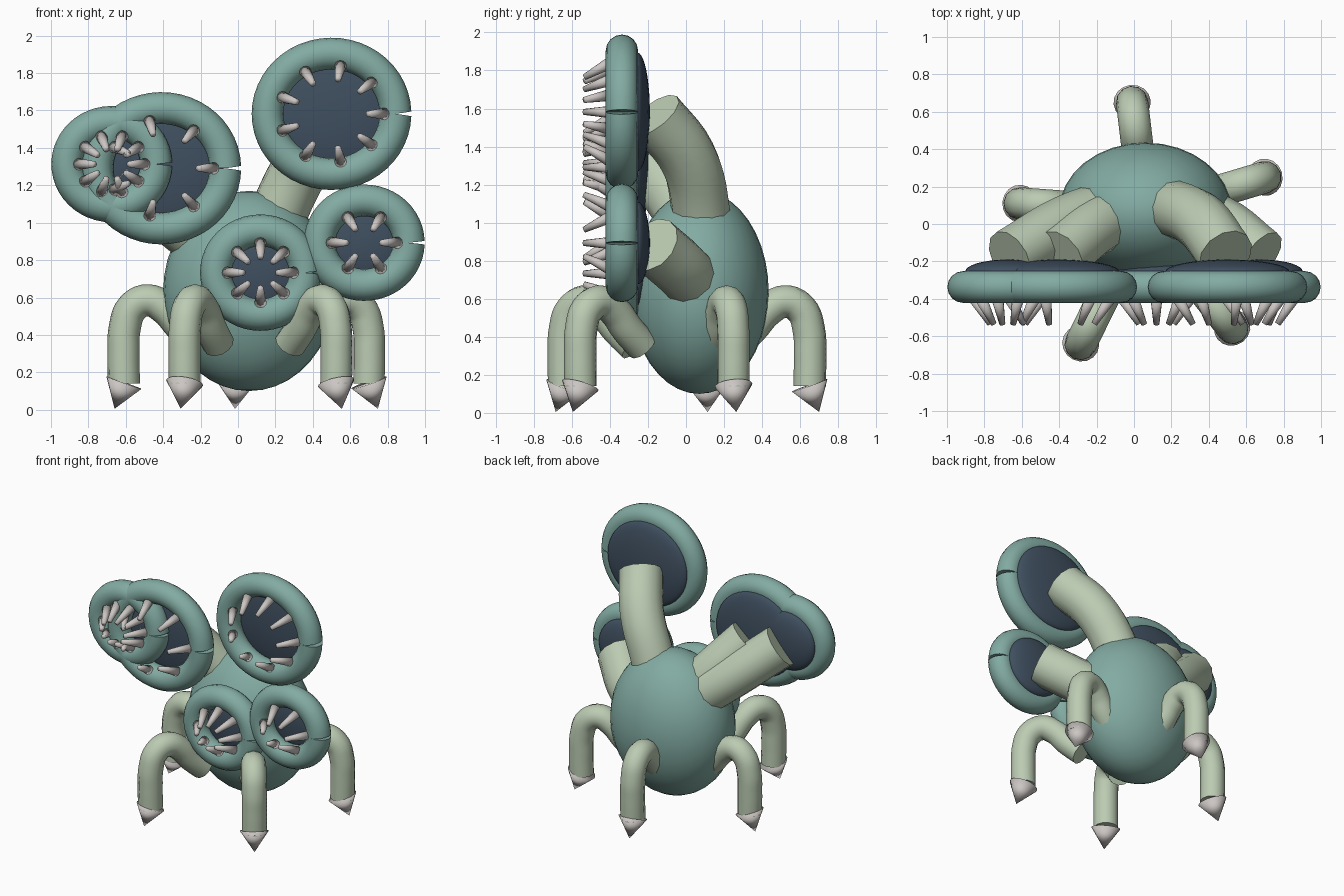
import bpy, bmesh, math
from mathutils import Vector

if "Cube" in bpy.data.objects:
    bpy.data.objects.remove(bpy.data.objects["Cube"])


def material(name, color):
    m = bpy.data.materials.new(name)
    m.diffuse_color = (*color, 1)
    m.use_nodes = True
    m.node_tree.nodes["Principled BSDF"].inputs["Base Color"].default_value = m.diffuse_color
    return m


TEAL = material("teal skin", (0.225, 0.41, 0.365))
PALE = material("pale green limb", (0.50, 0.60, 0.45))
NAVY = material("dark blue mouth", (0.05, 0.078, 0.115))
BONE = material("bone", (0.60, 0.565, 0.545))


def finish(obj, name, mat, angle=40):
    obj.name = name
    obj.data.materials.clear()
    obj.data.materials.append(mat)
    bpy.ops.object.select_all(action='DESELECT')
    obj.select_set(True)
    bpy.context.view_layer.objects.active = obj
    bpy.ops.object.shade_smooth_by_angle(angle=math.radians(angle))
    return obj


def ellipsoid(name, center, radii, mat, seg=32, rings=20):
    bpy.ops.mesh.primitive_uv_sphere_add(segments=seg, ring_count=rings, location=center)
    obj = bpy.context.object
    obj.scale = radii
    return finish(obj, name, mat)


def tube(name, points, radius, mat):
    """Round capped tube swept along a smooth path."""
    cu = bpy.data.curves.new(name, 'CURVE')
    cu.dimensions = '3D'
    cu.resolution_u = 5
    cu.bevel_depth = radius
    cu.bevel_resolution = 4
    cu.use_fill_caps = True
    sp = cu.splines.new('BEZIER')
    sp.bezier_points.add(len(points) - 1)
    for bp, p in zip(sp.bezier_points, points):
        bp.co = p
        bp.handle_left_type = bp.handle_right_type = 'AUTO'
    obj = bpy.data.objects.new(name, cu)
    bpy.context.collection.objects.link(obj)
    bpy.ops.object.select_all(action='DESELECT')
    obj.select_set(True)
    bpy.context.view_layer.objects.active = obj
    bpy.ops.object.convert(target='MESH')
    return finish(bpy.context.object, name, mat)


def cone(name, base, tip, r1, r2, mat, seg=12):
    """Fully smooth cone running from base point to tip point."""
    base, tip = Vector(base), Vector(tip)
    d = tip - base
    bpy.ops.mesh.primitive_cone_add(
        vertices=seg, radius1=r1, radius2=r2, depth=d.length,
        location=(base + tip) / 2, rotation=d.to_track_quat('Z', 'Y').to_euler())
    return finish(bpy.context.object, name, mat, 180)


def lip_ring(name, cx, cz, rx, rz, tube_r, seg=48, sides=16):
    """Lip around the mouth with a small wedge notch on its +x side."""
    bm = bmesh.new()
    loops = []
    for i in range(seg + 1):
        loop = []
        for j in range(sides):
            b = 2 * math.pi * j / sides
            out, y = tube_r * math.cos(b), tube_r * math.sin(b)
            gap = 0.03 * max(0.0, out) / tube_r + 0.001
            a = gap + (2 * math.pi - 2 * gap) * i / seg
            loop.append(bm.verts.new((cx + (rx + out) * math.cos(a), RING_Y + y,
                                      cz + (rz + out) * math.sin(a))))
        loops.append(loop)
    for l0, l1 in zip(loops, loops[1:]):
        for j in range(sides):
            k = (j + 1) % sides
            bm.faces.new((l0[j], l0[k], l1[k], l1[j]))
    bm.faces.new(loops[0])
    bm.faces.new(loops[-1])
    bmesh.ops.recalc_face_normals(bm, faces=bm.faces)
    me = bpy.data.meshes.new(name)
    bm.to_mesh(me)
    bm.free()
    obj = bpy.data.objects.new(name, me)
    bpy.context.collection.objects.link(obj)
    return finish(obj, name, TEAL)


RING_Y = -0.337

# Body
ellipsoid("body", (0.06, 0.07, 0.635), (0.46, 0.365, 0.535), TEAL)

# Heads: name, centre x and z, large or small, tooth count, neck path
heads = [
    ("upper_right", 0.50, 1.582, True, 9,
     [(0.12, 0.09, 0.75), (0.23, 0.075, 1.08), (0.36, 0.01, 1.34), (0.49, -0.165, 1.565)]),
    ("upper_left", -0.41, 1.291, True, 7,
     [(0.0, 0.07, 0.80), (-0.20, -0.01, 1.04), (-0.40, -0.175, 1.28)]),
    ("far_left", -0.675, 1.313, False, 10,
     [(-0.06, 0.10, 0.80), (-0.36, 0.0, 1.04), (-0.665, -0.18, 1.30)]),
    ("lower_middle", 0.12, 0.733, False, 8,
     [(0.10, 0.0, 0.70), (0.12, -0.21, 0.733)]),
    ("lower_right", 0.675, 0.893, False, 6,
     [(0.20, 0.07, 0.63), (0.45, 0.0, 0.73), (0.68, -0.175, 0.885)]),
]
for label, cx, cz, large, teeth, path in heads:
    rx, rz = (0.342, 0.322) if large else (0.238, 0.226)
    lip_ring(label + "_lip", cx, cz, rx, rz, 0.085)
    ellipsoid(label + "_mouth", (cx, -0.255, cz), (rx - 0.01, 0.065, rz - 0.01), NAVY)
    tube(label + "_neck", path, 0.155, PALE)
    # Teeth lean inward and forward from the lip
    for i in range(teeth):
        a = 2 * math.pi * i / teeth
        c, s = math.cos(a), math.sin(a)
        r0, r1 = rx - 0.055, rx - 0.145
        cone(f"{label}_tooth_{i + 1}", (cx + r0 * c, -0.39, cz + (r0 - 0.02) * s),
             (cx + r1 * c, -0.535, cz + (r1 - 0.012) * s), 0.033, 0.016, BONE)

# Legs: foot positions; profile is (distance inward from foot, height)
feet = [("front_left", -0.285, -0.64), ("front_right", 0.525, -0.555),
        ("side_right", 0.70, 0.25), ("back", -0.01, 0.65), ("side_left", -0.61, 0.11)]
profile = [(0.0, 0.14), (-0.002, 0.30), (0.005, 0.44), (0.045, 0.545), (0.13, 0.585),
           (0.22, 0.54), (0.31, 0.44), (0.41, 0.35)]
for label, fx, fy in feet:
    foot = Vector((fx, fy, 0))
    inward = (Vector((0.06, 0.06, 0)) - foot).normalized()
    tube(label + "_leg", [foot + inward * s + Vector((0, 0, z)) for s, z in profile],
         0.086, PALE)
    # Claw tilts outward
    cone(label + "_claw", foot + Vector((0, 0, 0.145)),
         foot - inward * 0.05 + Vector((0, 0, 0.005)), 0.1, 0.0, BONE, seg=16)
